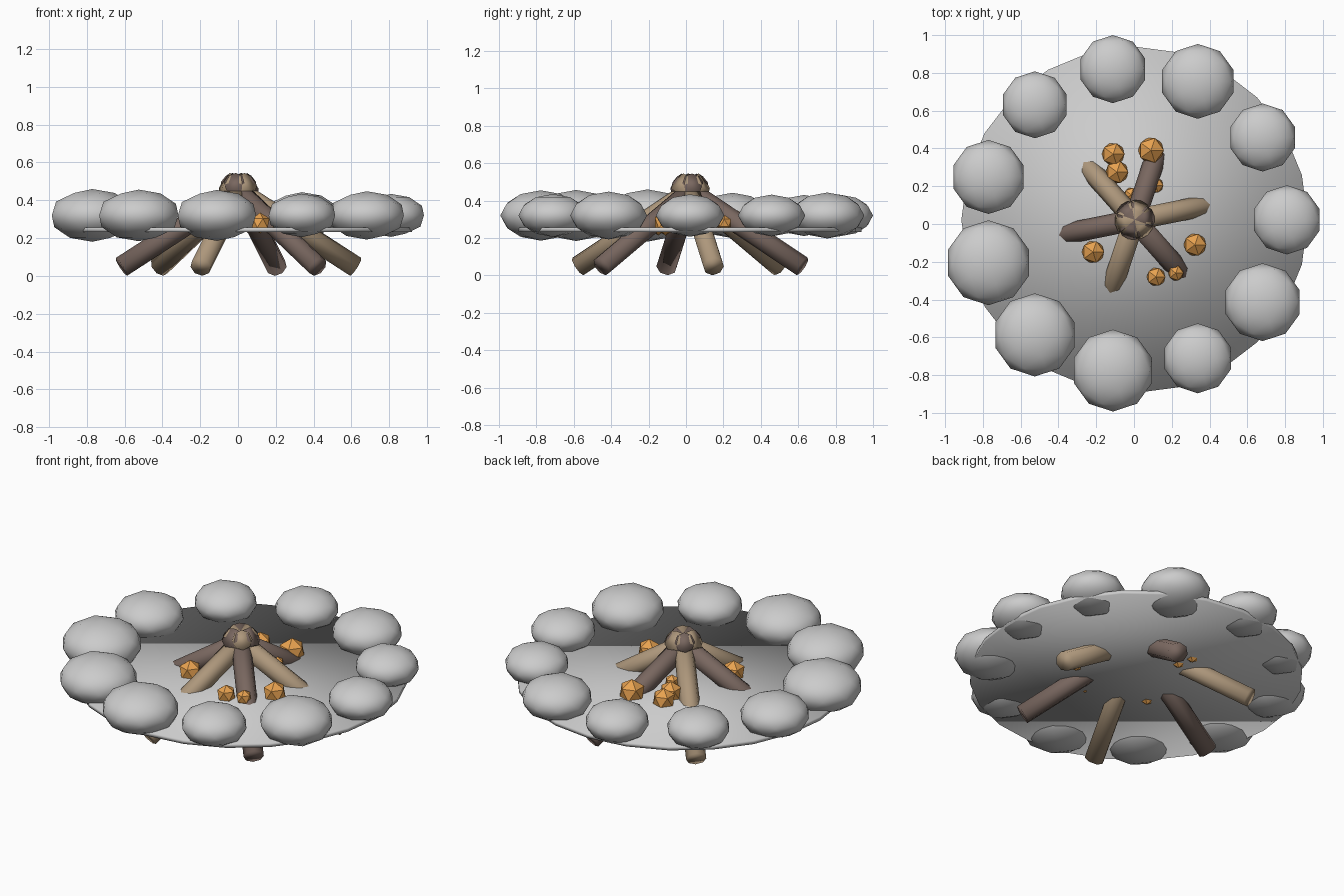
import bpy, math
from mathutils import Vector

if "Cube" in bpy.data.objects:
    bpy.data.objects.remove(bpy.data.objects["Cube"])

CX, CY = 0.003, 0.022


def material(name, rgb):
    m = bpy.data.materials.new(name)
    m.diffuse_color = (*rgb, 1)
    m.use_nodes = True
    m.node_tree.nodes["Principled BSDF"].inputs["Base Color"].default_value = m.diffuse_color
    return m


tan = material("tan_wood", (0.42, 0.31, 0.20))
brown = material("brown_wood", (0.19, 0.135, 0.115))
orange = material("ember_orange", (0.80, 0.36, 0.08))


def finish(name, mat=None, smooth=True):
    ob = bpy.context.object
    ob.name = name
    if mat:
        ob.data.materials.append(mat)
    if smooth:
        bpy.ops.object.shade_smooth()
    return ob


# ash bed: thin disc
bpy.ops.mesh.primitive_cylinder_add(vertices=24, radius=0.917, depth=0.024,
                                    location=(CX, CY, 0.244))
finish("ash_bed")

# ring of flattened stones, counter-clockwise from +x
stone_radii = [0.183, 0.18, 0.198, 0.18, 0.177, 0.196,
               0.225, 0.22, 0.217, 0.185, 0.206]
for i, r in enumerate(stone_radii):
    a = 2 * math.pi * i / len(stone_radii)
    bpy.ops.mesh.primitive_ico_sphere_add(
        subdivisions=2, radius=r,
        location=(CX + 0.806 * math.cos(a), CY + 0.806 * math.sin(a), 0.32))
    ob = finish(f"ring_stone_{i + 1}")
    ob.scale = (1, 1, 0.62)

# leaning logs that cross at the top
for i in range(6):
    a = 0.2 + i * math.pi / 3
    out = Vector((math.cos(a), math.sin(a), 0))
    base = Vector((CX, CY, 0.048)) + out * 0.632
    tip = Vector((CX, CY, 0.497)) - out * 0.077
    axis = tip - base
    bpy.ops.mesh.primitive_cylinder_add(vertices=8, radius=0.056, depth=axis.length,
                                        location=(base + tip) / 2)
    ob = finish(f"log_{i + 1}", brown if i % 2 else tan)
    ob.rotation_euler = (0, math.pi / 2 - math.atan2(axis.z, -0.709), a)

# embers: x, y, radius
embers = [(-0.11, 0.37, 0.067), (-0.09, 0.275, 0.067), (0.09, 0.39, 0.076),
          (-0.217, -0.148, 0.066), (0.323, -0.11, 0.067), (0.117, -0.28, 0.055),
          (0.222, -0.26, 0.045), (-0.015, 0.155, 0.042), (0.115, 0.205, 0.045)]
for i, (x, y, r) in enumerate(embers):
    bpy.ops.mesh.primitive_ico_sphere_add(subdivisions=1, radius=r,
                                          location=(x, y, 0.28))
    finish(f"ember_{i + 1}", orange, smooth=False)
